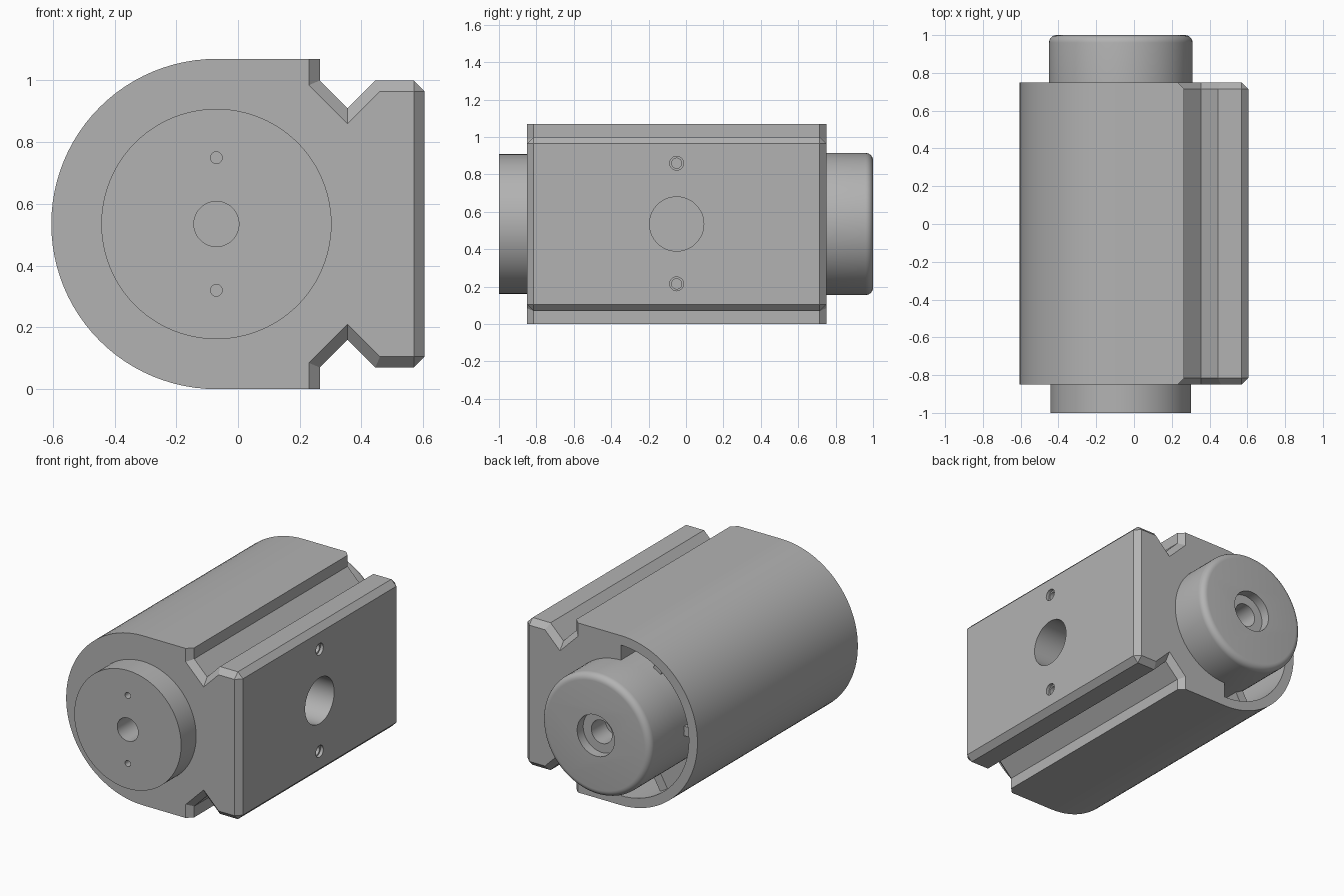
import bpy, bmesh
from math import sin, cos, pi, radians
from mathutils import Vector, Matrix

if "Cube" in bpy.data.objects:
    bpy.data.objects.remove(bpy.data.objects["Cube"], do_unlink=True)

grey = bpy.data.materials.new("machined_grey")
grey.use_nodes = True
grey.diffuse_color = (0.45, 0.45, 0.45, 1)
grey.node_tree.nodes["Principled BSDF"].inputs["Base Color"].default_value = (0.45, 0.45, 0.45, 1)

CX, CZ = -0.07, 0.535          # axis of the round housing
FRONT, BACK = (0, -1, 0), (0, 1, 0)
SIDE = (1, 0, 0)


def finish(name, bm):
    bmesh.ops.remove_doubles(bm, verts=bm.verts, dist=1e-5)
    bmesh.ops.recalc_face_normals(bm, faces=bm.faces)
    mesh = bpy.data.meshes.new(name)
    bm.to_mesh(mesh)
    bm.free()
    mesh.materials.append(grey)
    ob = bpy.data.objects.new(name, mesh)
    bpy.context.collection.objects.link(ob)
    return ob


def loft(name, sections):
    """Closed solid through (y, outline) sections with matching points."""
    bm = bmesh.new()
    rings = [[bm.verts.new((x, y, z)) for x, z in pts] for y, pts in sections]
    n = len(rings[0])
    for a, b in zip(rings, rings[1:]):
        for i in range(n):
            j = (i + 1) % n
            bm.faces.new((a[i], a[j], b[j], b[i]))
    bm.faces.new(rings[0])
    bm.faces.new(rings[-1])
    return finish(name, bm)


def lathe(name, profile, origin, axis, n=64):
    """Turned solid from (radius, height) pairs along an axis."""
    bm = bmesh.new()
    rings = [[bm.verts.new((r * cos(2 * pi * i / n), r * sin(2 * pi * i / n), h))
              for i in range(n)] for r, h in profile]
    for a, b in zip(rings, rings[1:]):
        for i in range(n):
            j = (i + 1) % n
            bm.faces.new((a[i], a[j], b[j], b[i]))
    bm.faces.new(rings[0])
    bm.faces.new(rings[-1])
    rot = Vector(axis).to_track_quat('Z', 'Y').to_matrix().to_4x4()
    bm.transform(Matrix.Translation(origin) @ rot)
    return finish(name, bm)


def cut(targets, cutter):
    for ob in targets:
        mod = ob.modifiers.new("cut", 'BOOLEAN')
        mod.operation = 'DIFFERENCE'
        mod.solver = 'EXACT'
        mod.object = cutter
        bpy.context.view_layer.objects.active = ob
        bpy.ops.object.modifier_apply(modifier=mod.name)
    bpy.data.objects.remove(cutter, do_unlink=True)


def arc(r, a0, a1, n=48):
    return [(CX + r * cos(radians(a0 + (a1 - a0) * i / n)),
             CZ + r * sin(radians(a0 + (a1 - a0) * i / n))) for i in range(n + 1)]


def outline(upper):
    """Rounded left half plus the mirrored clamp-rail edge on the right."""
    lower = [(x, 2 * CZ - z) for x, z in upper]
    return arc(0.535, 90, 270) + lower + upper[::-1]


# Housing with dovetail rail and chamfered ends
full = outline([(0.265, 1.07), (0.265, 1.0), (0.355, 0.91), (0.445, 1.0), (0.57, 1.0), (0.605, 0.965)])
end = outline([(0.23, 1.07), (0.23, 0.985), (0.355, 0.86), (0.46, 0.965), (0.57, 0.965), (0.57, 0.965)])
housing = loft("housing", [(-0.85, end), (-0.815, full), (0.715, full), (0.75, end)])

# Half-ring pocket at the back
ring = arc(0.475, 90, 270) + arc(0.38, 270, 90)
cut([housing], loft("pocket_cutter", [(0.2, ring), (0.8, ring)]))

# Ribs inside the pocket
ribs = []
for k, angle in enumerate((120, 180, 240)):
    ca, sa = cos(radians(angle)), sin(radians(angle))
    pts = [(CX + r * ca - t * sa, CZ + r * sa + t * ca)
           for r, t in ((0.37, -0.03), (0.49, -0.03), (0.49, 0.03), (0.37, 0.03))]
    ribs.append(loft(f"pocket_rib_{k + 1}", [(0.19, pts), (0.66, pts)]))

# Front and back bosses
front_boss = lathe("front_boss", [(0.373, 0), (0.373, 0.16)], (CX, -0.84, CZ), FRONT, 96)
fillet = [(0.34 + 0.04 * cos(i * pi / 12), 0.22 + 0.04 * sin(i * pi / 12)) for i in range(7)]
back_boss = lathe("back_boss", [(0.38, 0)] + fillet, (CX, 0.74, CZ), BACK, 96)


def drill(targets, steps, origin, axis, n=48):
    """Stepped blind hole: (radius, depth) pairs, widest first."""
    profile, top = [], 0.05
    for r, depth in steps:
        profile += [(r, top), (r, -depth)]
        top = -depth
    cut(targets, lathe("hole_cutter", profile, origin, axis, n))


# Holes in the bosses
drill([housing, front_boss], [(0.073, 0.4)], (CX, -1, CZ), FRONT)
drill([back_boss], [(0.13, 0.06), (0.073, 0.2)], (CX, 1, CZ), BACK)
for z in (0.75, 0.32):
    drill([front_boss], [(0.019, 0.12)], (CX, -1, z), FRONT, 24)

# Holes in the flat mounting face
drill([housing], [(0.145, 0.3)], (0.605, -0.05, CZ), SIDE, 64)
for z in (0.86, 0.215):
    drill([housing], [(0.037, 0.02), (0.027, 0.15)], (0.605, -0.05, z), SIDE, 32)

# Smooth round surfaces, keep machined edges crisp
bpy.ops.object.select_all(action='DESELECT')
for ob in (housing, front_boss, back_boss):
    ob.select_set(True)
bpy.context.view_layer.objects.active = housing
bpy.ops.object.shade_smooth_by_angle(angle=radians(30))
